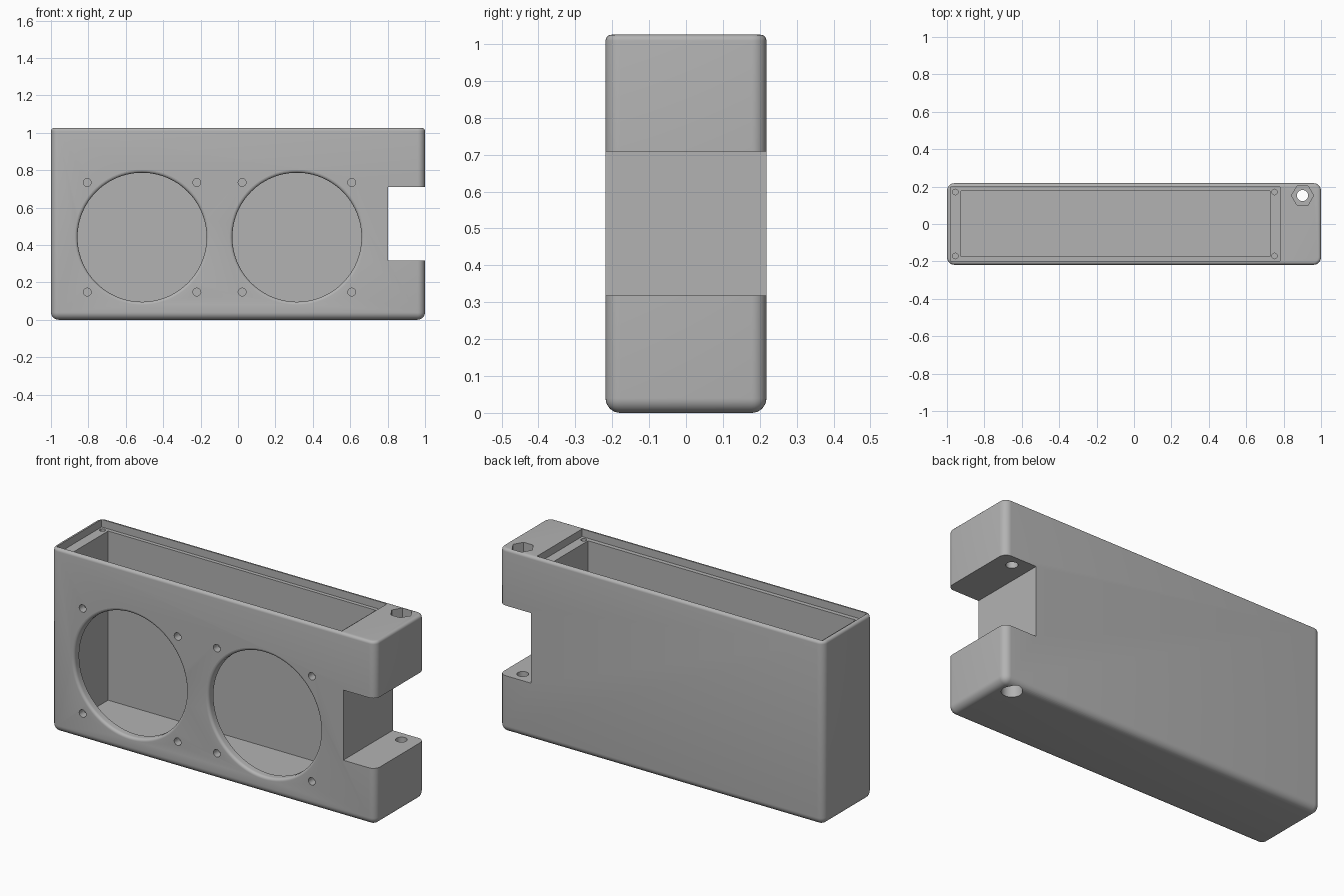
import bpy, bmesh
from math import pi, sin, cos
from mathutils import Matrix

if "Cube" in bpy.data.objects:
    bpy.data.objects.remove(bpy.data.objects["Cube"])

HALF_DEPTH, HEIGHT = 0.218, 1.025

grey = bpy.data.materials.new("plain grey")
grey.use_nodes = True
grey.diffuse_color = (0.45, 0.45, 0.45, 1)
grey.node_tree.nodes["Principled BSDF"].inputs["Base Color"].default_value = (0.45, 0.45, 0.45, 1)


def make_object(name, bm):
    bmesh.ops.recalc_face_normals(bm, faces=bm.faces)
    mesh = bpy.data.meshes.new(name)
    bm.to_mesh(mesh)
    bm.free()
    mesh.materials.append(grey)
    obj = bpy.data.objects.new(name, mesh)
    bpy.context.collection.objects.link(obj)
    return obj


def block(x0, x1, y0, y1, z0, z1):
    bm = bmesh.new()
    bmesh.ops.create_cube(bm, size=1)
    size = Matrix.Diagonal((x1 - x0, y1 - y0, z1 - z0, 1))
    place = Matrix.Translation(((x0 + x1) / 2, (y0 + y1) / 2, (z0 + z1) / 2))
    bm.transform(place @ size)
    return bm


def turned(profile, sides, place):
    """Closed solid from (radius, height) rings around its own z axis."""
    bm = bmesh.new()
    rings = [[bm.verts.new((r * cos(2 * pi * i / sides), r * sin(2 * pi * i / sides), h))
              for i in range(sides)] for r, h in profile]
    for low, high in zip(rings, rings[1:]):
        for i in range(sides):
            j = (i + 1) % sides
            bm.faces.new((low[i], low[j], high[j], high[i]))
    bm.faces.new(rings[0])
    bm.faces.new(rings[-1])
    bm.transform(place)
    return bm


# Housing: round upright and bottom edges, smaller rounding on the top rim
bm = block(-1, 1, -HALF_DEPTH, HALF_DEPTH, 0, HEIGHT)
big = [e for e in bm.edges if min(v.co.z for v in e.verts) < 0.01]
bmesh.ops.bevel(bm, geom=big, offset=0.04, segments=8, profile=0.5, affect='EDGES')
rim = [e for e in bm.edges if all(v.co.z > HEIGHT - 0.001 for v in e.verts)]
bmesh.ops.bevel(bm, geom=rim, offset=0.016, segments=5, profile=0.5, affect='EDGES')
housing = make_object("speaker_housing", bm)


def cut(bm):
    cutter = make_object("cutter", bm)
    cutter.hide_render = True
    mod = housing.modifiers.new("cut", 'BOOLEAN')
    mod.operation, mod.solver, mod.object = 'DIFFERENCE', 'EXACT', cutter
    bpy.context.view_layer.objects.active = housing
    bpy.ops.object.modifier_apply(modifier=mod.name)
    bpy.data.objects.remove(cutter)


# Lid recess, inner cavity and side notch
cut(block(-0.98, 0.78, -0.198, 0.198, HEIGHT - 0.042, 1.2))
cut(block(-0.925, 0.726, -0.174, 0.177, 0.04, 1.1))
cut(block(0.802, 1.2, -0.4, 0.4, 0.318, 0.709))

# Lid screw holes in the ledge
for x in (-0.955, 0.751):
    for y in (-0.171, 0.171):
        cut(turned([(0.015, 0.85), (0.015, 1.1)], 20, Matrix.Translation((x, y, 0))))

# Round front openings with a softened lip, and their four screw holes
LIP = 0.016
lip_profile = [(0.345, 0.1)]
for k in range(6):
    a = k / 5 * pi / 2
    lip_profile.append((0.345 + LIP * (1 - cos(a)), HALF_DEPTH - LIP + LIP * sin(a)))
lip_profile.append((0.345 + LIP, 0.3))
to_front = Matrix.Rotation(pi / 2, 4, 'X')
for cx in (-0.513, 0.315):
    cut(turned(lip_profile, 96, Matrix.Translation((cx, 0, 0.441)) @ to_front))
    for dx in (-0.293, 0.293):
        for dz in (-0.293, 0.293):
            spot = Matrix.Translation((cx + dx, 0, 0.441 + dz))
            cut(turned([(0.021, 0.1), (0.021, 0.3)], 24, spot @ to_front))

# Clamp bolt: through hole, hexagonal nut pocket, round head pocket
bolt = Matrix.Translation((0.901, 0.152, 0))
cut(turned([(0.03, -0.1), (0.03, 1.2)], 32, bolt))
cut(turned([(0.059, HEIGHT - 0.06), (0.059, 1.2)], 6, bolt))
cut(turned([(0.052, -0.1), (0.052, 0.08)], 40, bolt))

# Smooth rounded edges, crisp cut edges
bpy.ops.object.select_all(action='DESELECT')
housing.select_set(True)
bpy.context.view_layer.objects.active = housing
bpy.ops.object.shade_smooth_by_angle(angle=pi / 6)
